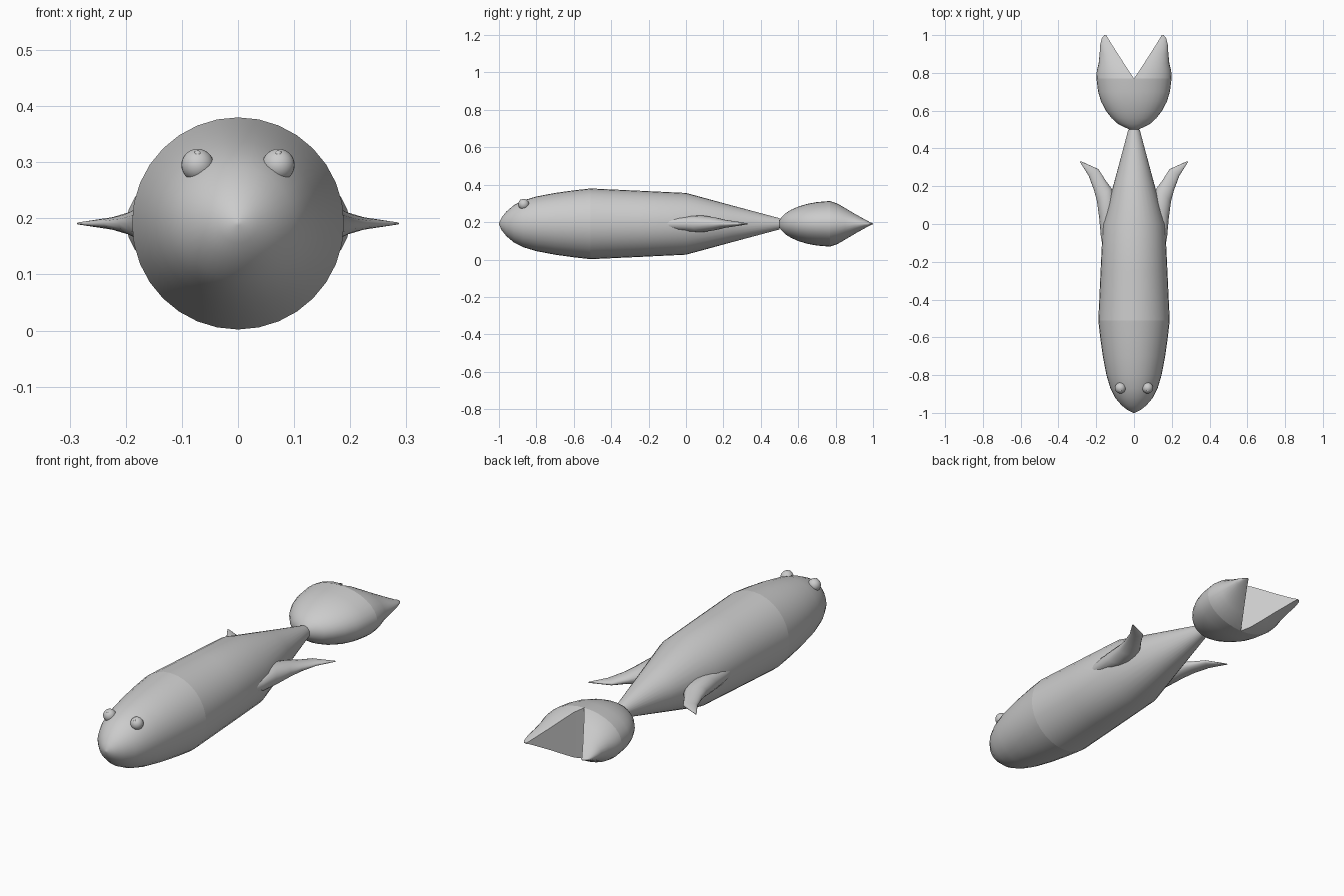
import bpy, bmesh, math
from mathutils import Vector

cube = bpy.data.objects.get("Cube")
if cube:
    bpy.data.objects.remove(cube, do_unlink=True)

AXIS_Z = 0.191
grey = bpy.data.materials.new("plain_grey")
grey.use_nodes = True
grey.diffuse_color = (0.6, 0.6, 0.6, 1)
grey.node_tree.nodes["Principled BSDF"].inputs["Base Color"].default_value = (0.6, 0.6, 0.6, 1)


def finish(name, bm, angle=60):
    bmesh.ops.recalc_face_normals(bm, faces=bm.faces)
    mesh = bpy.data.meshes.new(name)
    bm.to_mesh(mesh)
    bm.free()
    mesh.materials.append(grey)
    obj = bpy.data.objects.new(name, mesh)
    bpy.context.collection.objects.link(obj)
    bpy.ops.object.select_all(action='DESELECT')
    obj.select_set(True)
    bpy.context.view_layer.objects.active = obj
    bpy.ops.object.shade_smooth_by_angle(angle=math.radians(angle))
    return obj


def loft(name, rings, angle=60):
    """Skin a row of closed rings and cap both ends."""
    bm = bmesh.new()
    loops = [[bm.verts.new(p) for p in ring] for ring in rings]
    n = len(loops[0])
    for a, b in zip(loops, loops[1:]):
        for i in range(n):
            j = (i + 1) % n
            bm.faces.new((a[i], a[j], b[j], b[i]))
    bm.faces.new(loops[0])
    bm.faces.new(loops[-1])
    return finish(name, bm, angle)


def oval(y, rx, rz, n=32):
    return [(rx * math.cos(math.tau * i / n), y, AXIS_Z + rz * math.sin(math.tau * i / n))
            for i in range(n)]


# Head and body: round sections along the length, split by a crisp seam
head = [(-1, .004), (-.985, .035), (-.96, .066), (-.92, .1), (-.87, .125),
        (-.8, .146), (-.7, .165), (-.6, .179), (-.51, .189)]
loft("head", [oval(y, r, r) for y, r in head])
body = [(-.51, .189), (-.25, .177), (0, .165), (.25, .097), (.5, .03)]
loft("body", [oval(y, r, r) for y, r in body])

# Tail base: a flattened bulb
bulb = [(.495, .012, .012), (.51, .045, .035), (.53, .085, .055), (.56, .118, .074), (.6, .149, .092),
        (.65, .175, .107), (.7, .19, .116), (.77, .199, .122)]
loft("tail_base", [oval(y, rx, rz) for y, rx, rz in bulb])


# Tail lobes: half ovals with a flat inner side, tapering to the tips
def half_oval(side, y, inner, outer, h, n=16):
    arc = [math.pi * (i / n - 0.5) for i in range(n + 1)]
    return [(side * (inner + (outer - inner) * math.cos(a)), y, AXIS_Z + h * math.sin(a))
            for a in arc]


lobe = [(.77, 0, .199, .122), (.81, .027, .197, .108), (.85, .053, .187, .085),
        (.9, .085, .182, .055), (.95, .117, .179, .027), (.985, .138, .17, .008), (1, .147, .157, .002)]


# Side fins: lens sections running from leading to trailing edge
def lens(side, lead, trail, h, n=16):
    a, b = Vector(lead), Vector(trail)
    ring = []
    for i in range(n):
        t = math.tau * i / n
        p = a.lerp(b, 0.5 - 0.5 * math.cos(t))
        ring.append((side * p.x, p.y, AXIS_Z + h * math.sin(t)))
    return ring


fin = [((.162, -.15), (.1, .06), .028), ((.176, -.06), (.1, .1), .042),
       ((.184, .03), (.1, .14), .045), ((.196, .12), (.12, .19), .034),
       ((.212, .18), (.15, .23), .022), ((.24, .255), (.188, .29), .012),
       ((.287, .33), (.28, .332), .002)]


def ball(name, centre, radius):
    bm = bmesh.new()
    bmesh.ops.create_uvsphere(bm, u_segments=24, v_segments=14, radius=radius)
    bmesh.ops.translate(bm, verts=bm.verts, vec=centre)
    finish(name, bm)


# Mirrored parts, including the bulging eyes and their tiny pupils
for side, word in ((1, "left"), (-1, "right")):
    loft(word + "_tail_lobe", [half_oval(side, *s) for s in lobe])
    loft(word + "_fin", [lens(side, *s) for s in fin])
    eye = Vector((side * .072, -.868, .295))
    ball(word + "_eye", eye, .029)
    ball(word + "_pupil", eye + Vector((0, -.6, .8)).normalized() * .024, .007)
